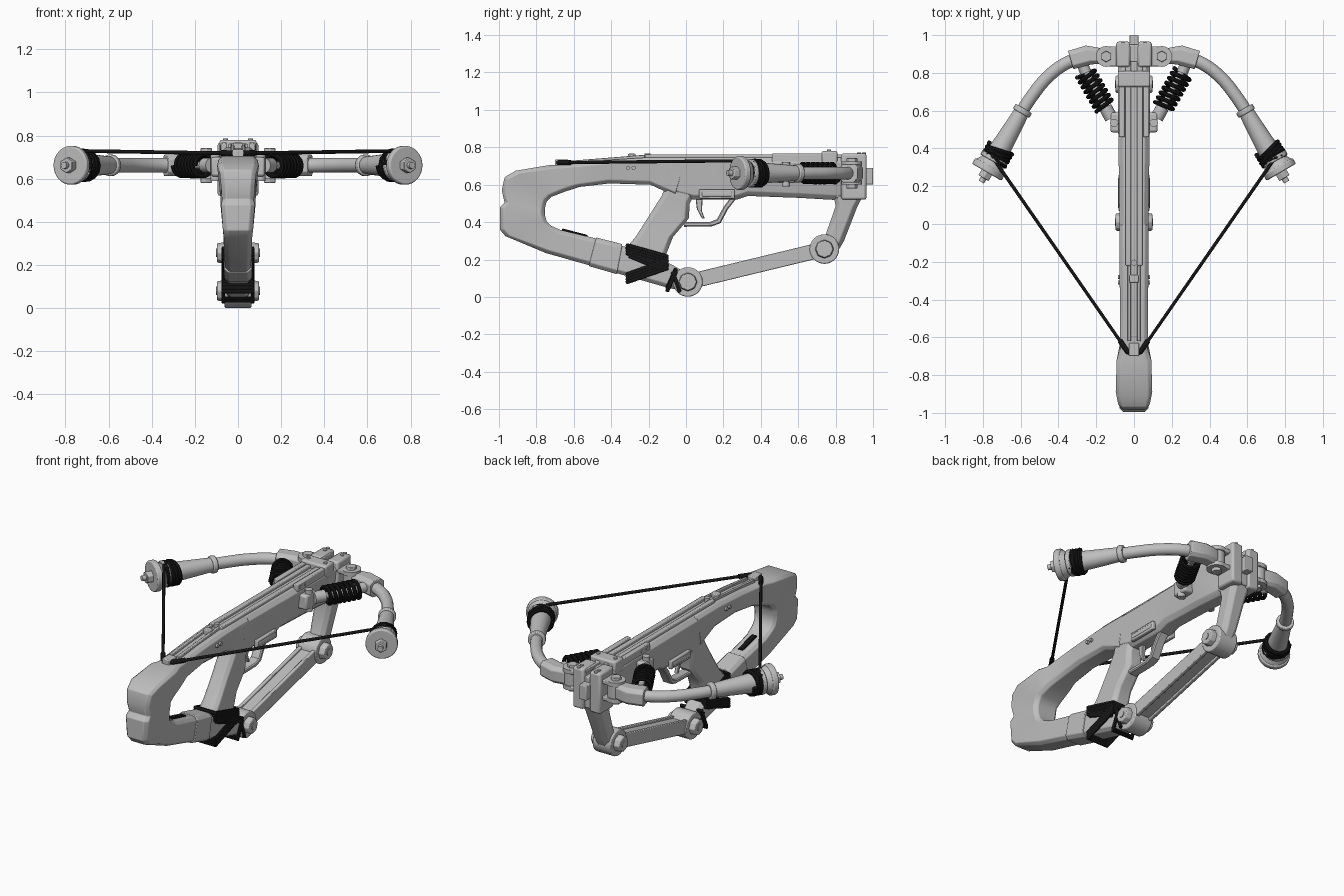
import bpy, bmesh, math
from mathutils import Vector

cube = bpy.data.objects.get("Cube")
if cube:
    bpy.data.objects.remove(cube, do_unlink=True)


def material(name, value, rough):
    m = bpy.data.materials.new(name)
    m.use_nodes = True
    color = (value, value, value, 1)
    m.diffuse_color = color
    bsdf = next(n for n in m.node_tree.nodes if n.type == 'BSDF_PRINCIPLED')
    bsdf.inputs["Base Color"].default_value = color
    bsdf.inputs["Roughness"].default_value = rough
    return m


GREY = material("light grey", 0.52, 0.6)
BLACK = material("black cord", 0.008, 0.8)


def smooth(ob):
    bpy.ops.object.select_all(action='DESELECT')
    ob.select_set(True)
    bpy.context.view_layer.objects.active = ob
    bpy.ops.object.shade_smooth_by_angle(angle=math.radians(38))


def finish(name, bm, mat, bevel=0):
    bmesh.ops.recalc_face_normals(bm, faces=bm.faces)
    me = bpy.data.meshes.new(name)
    bm.to_mesh(me)
    bm.free()
    me.materials.append(mat)
    ob = bpy.data.objects.new(name, me)
    bpy.context.collection.objects.link(ob)
    smooth(ob)
    if bevel:
        b = ob.modifiers.new("bevel", 'BEVEL')
        b.width, b.segments = bevel, 2
    return ob


def section(outer, inner, w, wi=None, c=0.02):
    """Chamfered cross-section between two side-profile points (y, z)."""
    wi = wi or w
    o, i = Vector((0, *outer)), Vector((0, *inner))
    a = (i - o).normalized() * c
    half = [(w - c, o), (w, o + a), (wi, i - a), (wi - c, i)]
    return [p + Vector((x, 0, 0)) for x, p in half] + \
           [p - Vector((x, 0, 0)) for x, p in reversed(half)]


def loft(name, sections, mat=GREY, bevel=0):
    bm = bmesh.new()
    rings = [[bm.verts.new(p) for p in s] for s in sections]
    for a, b in zip(rings, rings[1:]):
        for k in range(len(a)):
            j = (k + 1) % len(a)
            bm.faces.new((a[k], a[j], b[j], b[k]))
    bm.faces.new(rings[0])
    bm.faces.new(rings[-1])
    return finish(name, bm, mat, bevel)


def box(name, x, y, z, mat=GREY, bevel=0.005):
    corners = [(x[0], z[0]), (x[1], z[0]), (x[1], z[1]), (x[0], z[1])]
    return loft(name, [[Vector((a, v, b)) for a, b in corners] for v in y], mat, bevel)


def cyl(name, p0, p1, r0, r1=None, n=24, mat=GREY, bevel=0):
    p0, p1 = Vector(p0), Vector(p1)
    d = p1 - p0
    m = d.to_track_quat('Z', 'Y').to_matrix().to_4x4()
    m.translation = (p0 + p1) / 2
    bm = bmesh.new()
    bmesh.ops.create_cone(bm, cap_ends=True, segments=n, radius1=r0,
                          radius2=r0 if r1 is None else r1, depth=d.length, matrix=m)
    return finish(name, bm, mat, bevel)


def tube(name, pts, r, mat=BLACK, closed=False, radii=None, bezier=False, res=3):
    cu = bpy.data.curves.new(name, 'CURVE')
    cu.dimensions, cu.bevel_depth, cu.bevel_resolution = '3D', r, res
    cu.use_fill_caps, cu.resolution_u = True, 8
    sp = cu.splines.new('BEZIER' if bezier else 'POLY')
    points = sp.bezier_points if bezier else sp.points
    points.add(len(pts) - 1)
    for k, p in enumerate(pts):
        points[k].co = p if bezier else (*p, 1)
        points[k].radius = radii[k] if radii else 1
        if bezier:
            points[k].handle_left_type = points[k].handle_right_type = 'AUTO'
    sp.use_cyclic_u = closed
    cu.materials.append(mat)
    ob = bpy.data.objects.new(name, cu)
    bpy.context.collection.objects.link(ob)
    bpy.ops.object.select_all(action='DESELECT')
    ob.select_set(True)
    bpy.context.view_layer.objects.active = ob
    bpy.ops.object.convert(target='MESH')
    smooth(bpy.context.object)


def coil(name, p0, p1, r, wire, turns, tilt=0, n=14):
    """Helical cord from p0 to p1."""
    p0, p1 = Vector(p0), Vector(p1)
    d = p1 - p0
    axis = d.normalized()
    u = axis.cross(Vector((0, 0, 1))).normalized()
    v = axis.cross(u)
    pts = []
    for k in range(int(turns * n) + 1):
        a = 2 * math.pi * k / n
        pts.append(p0 + d * k / (turns * n) + u * r * math.cos(a) + v * r * math.sin(a)
                   + axis * tilt * math.cos(a))
    tube(name, pts, wire, res=2)


# Skeleton stock: receiver tail, butt and lower beam in one sweep
loft("stock_frame", [section(*s) for s in [
    ((.00, .745), (-.06, .54), .077, .065), ((-.22, .745), (-.19, .60), .077, .065),
    ((-.45, .73), (-.41, .607), .075, .062), ((-.68, .705), (-.57, .588), .073, .065),
    ((-.73, .705), (-.65, .562), .092, .08), ((-.91, .675), (-.72, .535), .097, .085),
    ((-.97, .64), (-.745, .51), .085, .08), ((-.985, .57), (-.752, .485), .078, .082),
    ((-.97, .505), (-.755, .46), .074, .08), ((-.995, .48), (-.755, .44), .078, .078),
    ((-.995, .36), (-.745, .405), .07, .074), ((-.965, .325), (-.72, .38), .066, .07),
    ((-.75, .235), (-.67, .358), .064, .066), ((-.52, .17), (-.47, .31), .060),
    ((-.30, .107), (-.28, .255), .060), ((-.10, .05), (-.08, .175), .056),
    ((-.01, .03), (.00, .13), .045)]], bevel=.004)
loft("beam_collar", [section((-.52, .165), (-.48, .318), .066),
                     section((-.37, .122), (-.34, .282), .066)], bevel=.004)
loft("beam_slot", [section((-.67, .35), (-.66, .366), .016, c=.003),
                   section((-.53, .315), (-.525, .331), .016, c=.003)], BLACK)

# Receiver, grip and front strut
loft("receiver", [section((y, .745), (y, z), w, .062, .025) for y, z, w in [
    (-.08, .55, .077), (.04, .52, .078), (.27, .52, .08), (.33, .54, .082),
    (.60, .53, .084), (.86, .515, .086)]], bevel=.004)
loft("grip", [section(f, b, w, c=.022) for f, b, w in [
    ((.05, .56), (-.10, .62), .06), ((.02, .50), (-.13, .54), .056),
    ((.015, .42), (-.20, .43), .054), ((-.07, .32), (-.27, .32), .056),
    ((-.105, .23), (-.33, .25), .06), ((-.10, .13), (-.33, .18), .06)]], bevel=.004)
loft("front_strut", [section(f, b, w, c=.025) for f, b, w in [
    ((.945, .54), (.79, .54), .064), ((.915, .48), (.80, .485), .058),
    ((.845, .30), (.735, .30), .05), ((.81, .24), (.71, .25), .045)]], bevel=.004)

# Trigger and guard
loft("trigger_guard", [section(a, b, .03, c=.006) for a, b in [
    ((-.01, .375), (-.01, .40)), ((.14, .378), (.13, .402)),
    ((.185, .395), (.165, .415)), ((.225, .47), (.20, .48)), ((.28, .54), (.245, .54))]])
loft("trigger", [section(a, b, .012, c=.004) for a, b in [
    ((.09, .54), (.05, .54)), ((.085, .46), (.058, .47)), ((.10, .42), (.085, .42))]])

# Lower link with its two pivots
REAR, FRONT = (.01, .08), (.74, .256)
for name, x0, x1, h in [("link_web", -.045, .045, .03), ("link_plate_left", .034, .056, .042),
                        ("link_plate_right", -.056, -.034, .042)]:
    loft(name, [[Vector((x, y, z + k)) for x, k in
                 ((x0, -h), (x1, -h), (x1, h), (x0, h))] for y, z in (REAR, FRONT)],
         bevel=.004)
for label, (y, z) in (("rear", REAR), ("front", FRONT)):
    cyl(label + "_pivot", (-.062, y, z), (.062, y, z), .079, n=32, bevel=.006)
    for s in (1, -1):
        cyl(label + "_pivot_knob", (s * .05, y, z), (s * .097, y, z), .052, .046, 8, bevel=.005)
        cyl(label + "_pivot_pin", (s * .05, y, z), (s * .101, y, z), .02, n=16)

# Top rail, latch and front sight parts
for s in (1, -1):
    side = "left" if s > 0 else "right"

    def xs(a, b):
        return sorted((s * a, s * b))

    box(side + "_rail", xs(.016, .045), (-.22, .94), (.735, .762))
    loft(side + "_rear_rail", [[Vector((x, y, z + k)) for x, k in
         zip(xs(.016, .034) + xs(.016, .034)[::-1], (-.03, -.03, 0, 0))]
         for y, z in ((-.62, .728), (-.22, .76))], bevel=.003)
    box(side + "_accessory_rail", xs(.05, .08), (.46, .73), (.72, .767))
    box(side + "_front_block", xs(.02, .094), (.83, .965), (.52, .768), bevel=.012)
    box(side + "_ejection_frame", xs(.06, .083), (.07, .26), (.525, .575))
    box(side + "_ejection_panel", xs(.07, .086), (.085, .245), (.537, .563))
    for y, z in ((-.31, .69), (-.28, .69), (-.70, .665), (.49, .745), (.54, .745)):
        cyl(side + "_side_pin", (s * .05, y, z), (s * .084, y, z), .011, n=12)
    for y, z in ((.925, .773), (.952, .773), (.765, .787)):
        cyl(side + "_top_screw", (s * .058, y, .70), (s * .058, y, z), .011, n=12)
box("rail_floor", (-.02, .02), (-.6, .95), (.68, .715))
box("rail_clamp", (-.086, .086), (.725, .81), (.70, .78), bevel=.01)
box("muzzle_core", (-.06, .06), (.80, .95), (.53, .72))
box("muzzle_tip", (-.025, .025), (.9, 1.0), (.60, .69))
box("latch_front", (-.024, .024), (-.31, -.27), (.70, .766))
box("latch_rear", (-.026, .026), (-.70, -.63), (.68, .735))
cyl("latch_button", (0, -.205, .70), (0, -.205, .768), .016, n=16)

# Bow limbs, springs and their fittings
H = .662
for s in (1, -1):
    side = "left_" if s > 0 else "right_"

    def P(x, y, z=H):
        return Vector((s * x, y, z))

    for z in (.60, .70):
        box(side + "limb_mount", sorted((s * .06, s * .15)), (.835, .94), (z, z + .025))
        cyl(side + "hinge_ear", P(.147, .887, z), P(.147, .887, z + .025), .055)
    cyl(side + "hinge_drum", P(.147, .887, .615), P(.147, .887, .71), .048)
    cyl(side + "hinge_bolt", P(.147, .887, .58), P(.147, .887, .742), .03, n=6, bevel=.003)
    loft(side + "limb_socket", [[P(x + a * .3, y + a, H + b) for a, b in
         ((-h, -.03), (-h, .03), (-h * .6, .05), (h * .6, .05),
          (h, .03), (h, -.03), (h * .6, -.05), (-h * .6, -.05))]
         for x, y, h in ((.16, .89, .04), (.24, .895, .05), (.335, .868, .048))], bevel=.004)
    tube(side + "limb", [P(.30, .875), P(.37, .845), P(.46, .775), P(.545, .67), P(.61, .57)],
         .034, GREY, bezier=True, res=5)
    cyl(side + "limb_collar", P(.583, .612), P(.598, .586), .05, bevel=.006)
    cyl(side + "limb_cone", P(.59, .60), P(.75, .325), .040, .062, 28)
    cyl(side + "cord_lip", P(.735, .355), P(.748, .332), .076, bevel=.005)
    cyl(side + "limb_neck", P(.745, .335), P(.765, .30), .062, .085, 32)
    cyl(side + "limb_cap", P(.762, .305), P(.780, .274), .09, n=32, bevel=.007)
    cyl(side + "cap_nut", P(.775, .28), P(.797, .243), .036, n=6, bevel=.003)
    cyl(side + "cap_stud", P(.79, .255), P(.808, .222), .016, n=12)
    coil(side + "cord_wrap_inner", P(.705, .40), P(.735, .35), .066, .012, 3, .012)
    coil(side + "cord_wrap_outer", P(.715, .385), P(.74, .34), .068, .011, 2, -.016)

    # Damper spring between limb socket and receiver
    coil(side + "spring", P(.258, .80), P(.155, .62), .05, .0115, 7)
    cyl(side + "spring_rod", P(.27, .84), P(.13, .575), .017, n=12)
    cyl(side + "spring_head", P(.275, .85), P(.255, .80), .03, n=16)
    box(side + "spring_anchor", sorted((s * .05, s * .125)), (.485, .59), (.61, .70), bevel=.012)
    cyl(side + "spring_seat", P(.12, .56), P(.152, .618), .035, n=16)
    cyl(side + "anchor_bolt", P(.105, .535, .59), P(.105, .535, .722), .022, n=12)

    # Bowstring half
    tube(side + "bowstring", [P(.735, .335, .725), P(.705, .29, .728),
                              P(.035, -.675, .718), P(0, -.685, .718)], .009)
    tube(side + "string_serving", [P(.075, -.617, .719), P(.035, -.675, .718),
                                   P(.018, -.682, .718)], .014)

# Cord lashing round the grip foot and lower beam
lashings = [((-.315, .255), (-.10, .195), 4), ((-.315, .10), (-.10, .175), 4),
            ((-.30, .225), (-.12, .15), 2), ((-.10, .04), (-.055, .14), 2),
            ((-.07, .13), (-.035, .03), 1)]
for (y0, z0), (y1, z1), count in lashings:
    for k in range(count):
        dz = (k - (count - 1) / 2) * .014
        w = .068
        loop = [(-w, y0, z0), (w, y0, z0), (w, y1, z1), (-w, y1, z1)]
        tube("cord_lashing", [(x, y, z + dz) for x, y, z in loop], .011, closed=True, res=2)
